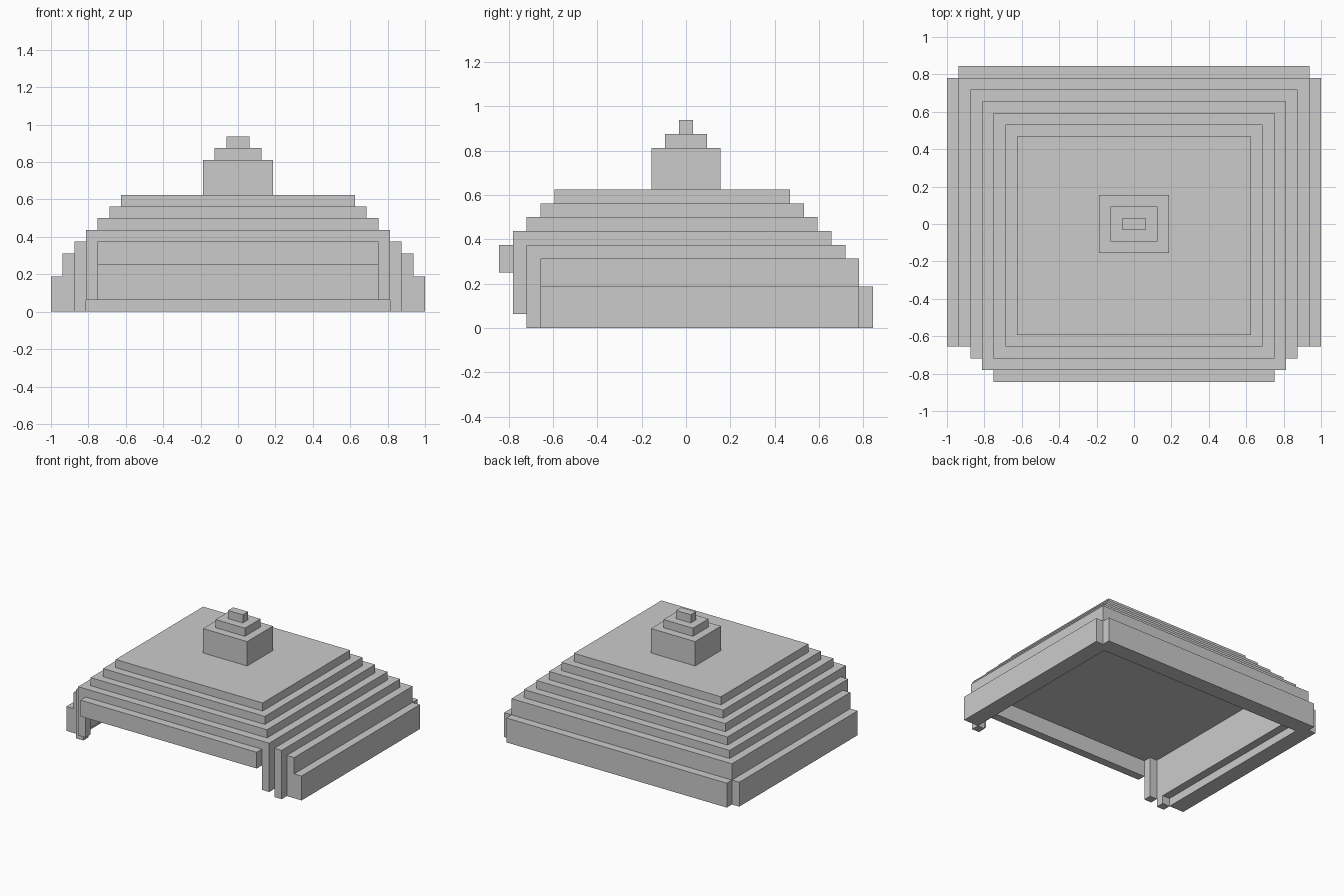
import bpy
import bmesh

U = 1 / 16  # one building unit

cube = bpy.data.objects.get("Cube")
if cube:
    bpy.data.objects.remove(cube, do_unlink=True)

grey = bpy.data.materials.new("plain_grey")
grey.use_nodes = True
colour = (0.6, 0.6, 0.6, 1)
grey.diffuse_color = colour
grey.node_tree.nodes["Principled BSDF"].inputs["Base Color"].default_value = colour


def prism(name, outline, z0, z1):
    """Extrude a plan outline, given in units, from z0 up to z1."""
    bm = bmesh.new()
    face = bm.faces.new([bm.verts.new((x * U, y * U, z0 * U)) for x, y in outline])
    top = bmesh.ops.extrude_face_region(bm, geom=[face])["geom"]
    verts = [v for v in top if isinstance(v, bmesh.types.BMVert)]
    bmesh.ops.translate(bm, vec=(0, 0, (z1 - z0) * U), verts=verts)
    bmesh.ops.recalc_face_normals(bm, faces=bm.faces)
    mesh = bpy.data.meshes.new(name)
    bm.to_mesh(mesh)
    bm.free()
    mesh.materials.append(grey)
    obj = bpy.data.objects.new(name, mesh)
    bpy.context.collection.objects.link(obj)


def slab(name, x0, x1, front, back, z0, z1):
    prism(name, [(x0, front), (x1, front), (x1, back), (x0, back)], z0, z1)


def side_pair(name, x0, x1, front, back, z0, z1):
    """The same block on the left (+x) and on the right (-x)."""
    slab("left_" + name, x0, x1, front, back, z0, z1)
    slab("right_" + name, -x1, -x0, front, back, z0, z1)


def u_wall(name, half, front, back, z0, z1):
    """One-unit-thick wall round the sides and back, open at the front."""
    inner = half - 1
    right = [(half, front), (half, back)]
    inside = [(inner, back - 1), (inner, front)]
    outline = right + [(-x, y) for x, y in reversed(right)]
    outline += [(-x, y) for x, y in reversed(inside)] + inside
    prism(name, outline, z0, z1)


# Lowest skirt: two side strips and a back strip with notched corners
side_pair("skirt", 15, 16, -10.5, 12.5, 0, 3)
slab("back_skirt", -15, 15, 12.5, 13.5, 0, 3)

# Nested walls behind the skirt
u_wall("outer_wall", 15, -10.5, 12.5, 0, 5)
u_wall("inner_wall", 14, -10.5, 11.5, 1, 6)

# Corner posts stepping diagonally to the front ledge
side_pair("rear_post", 13, 14, -11.5, -10.5, 0, 6)
side_pair("front_post", 12, 13, -12.5, -11.5, 1, 6)
slab("front_ledge", -12, 12, -13.5, -12.5, 4, 6)

# Stepped roof, its lowest tier forming the ceiling
for i in range(4):
    half = 13 - i
    slab(f"roof_tier_{i + 1}", -half, half, i - 12.5, 10.5 - i, 6 + i, 7 + i)

# Crown on the roof
for name, half, z0, z1 in (("crown_base", 3, 10, 13),
                           ("crown_step", 2, 13, 14),
                           ("crown_tip", 1, 14, 15)):
    slab(name, -half, half, 0.5 - half, half - 0.5, z0, z1)
